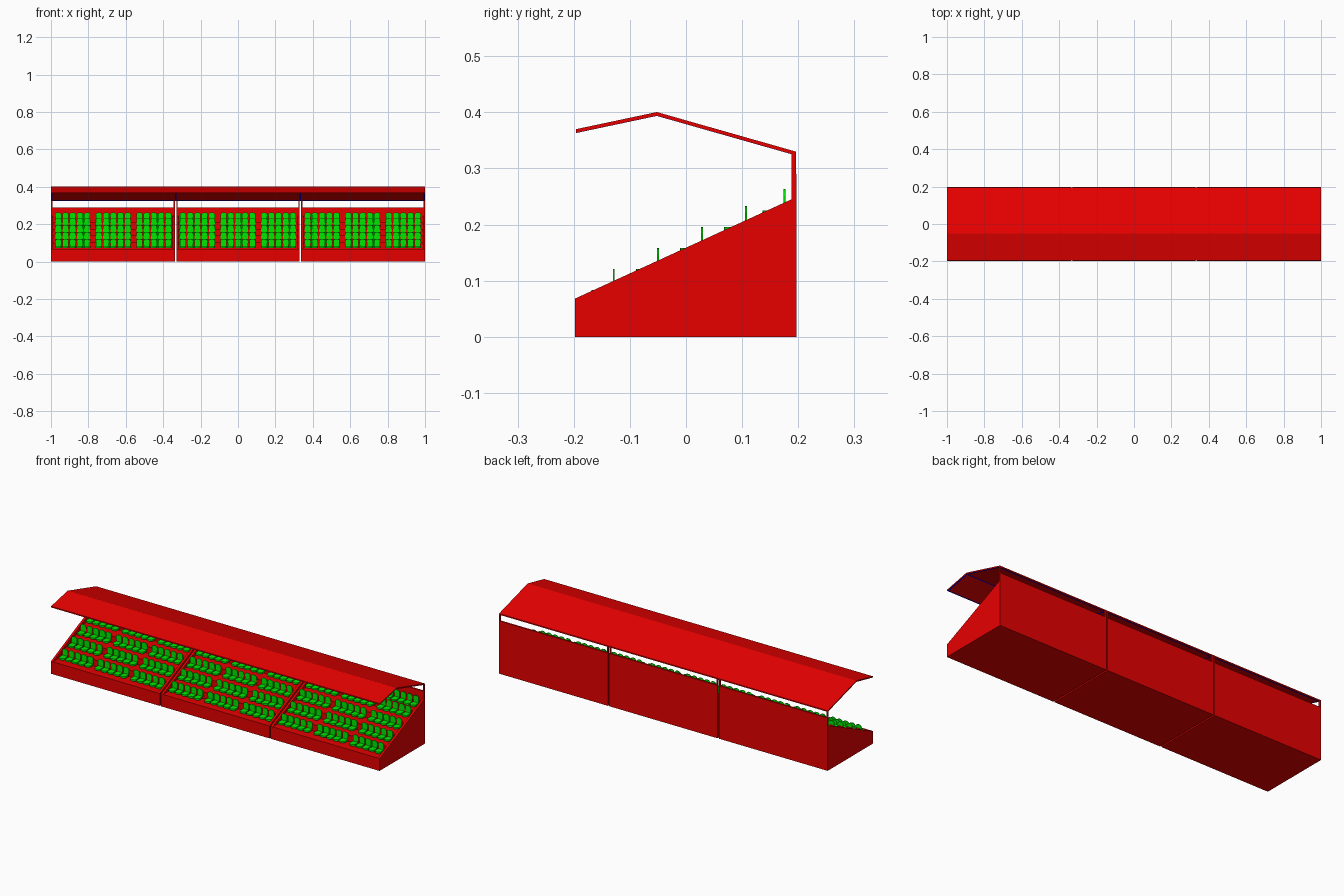
import bpy, bmesh, math

cube = bpy.data.objects.get("Cube")
if cube:
    bpy.data.objects.remove(cube, do_unlink=True)


def material(name, rgb):
    m = bpy.data.materials.new(name)
    m.use_nodes = True
    m.diffuse_color = (*rgb, 1)
    m.node_tree.nodes["Principled BSDF"].inputs["Base Color"].default_value = (*rgb, 1)
    return m


RED = material("red paint", (0.8, 0, 0))
GREEN = material("green plastic", (0, 0.8, 0))
BLUE = material("blue trim", (0, 0, 0.8))


def prism_parts(name, prisms, mat):
    """Join prisms, each given as an outline and the vector it is pushed along."""
    verts, faces = [], []
    for outline, push in prisms:
        n, b = len(outline), len(verts)
        verts += outline
        verts += [tuple(p[i] + push[i] for i in range(3)) for p in outline]
        faces += [tuple(range(b, b + n)), tuple(range(b + 2 * n - 1, b + n - 1, -1))]
        faces += [(b + i, b + n + i, b + n + (i + 1) % n, b + (i + 1) % n) for i in range(n)]
    mesh = bpy.data.meshes.new(name)
    mesh.from_pydata(verts, [], faces)
    mesh.materials.append(mat)
    obj = bpy.data.objects.new(name, mesh)
    bpy.context.collection.objects.link(obj)
    # consistent outward normals
    bm = bmesh.new()
    bm.from_mesh(mesh)
    bmesh.ops.recalc_face_normals(bm, faces=bm.faces)
    bm.to_mesh(mesh)
    bm.free()
    return obj


def side_prism(profile, x0, x1):
    """Extrude a (y, z) profile from x0 to x1."""
    return [(x0, y, z) for y, z in profile], (x1 - x0, 0, 0)


def rect(y0, y1, z0, z1):
    return [(y0, z0), (y1, z0), (y1, z1), (y0, z1)]


def array(obj, count, offset):
    mod = obj.modifiers.new("repeat", "ARRAY")
    mod.count = count
    mod.use_relative_offset = False
    mod.use_constant_offset = True
    mod.constant_offset_displace = offset


FRONT, BACK, INNER = -0.198, 0.197, 0.188
LOW, HIGH, ROWS = 0.068, 0.245, 5
PITCH, GAP, WALL, POST = 2 / 3, 0.008, 0.012, 0.007
run, rise = (INNER - FRONT) / ROWS, (HIGH - LOW) / ROWS

# Stepped terrace profile
steps = [(INNER, 0), (FRONT, 0)]
for r in range(ROWS):
    steps += [(FRONT + r * run, LOW + r * rise), (FRONT + (r + 1) * run, LOW + r * rise)]

slope = [(FRONT, 0), (FRONT, LOW), (INNER, HIGH), (INNER, 0)]

# Three stand sections with side walls, back wall and roof posts
for i, label in enumerate(("right", "middle", "left")):
    x0 = -1 + i * PITCH + (GAP / 2 if i else 0)
    x1 = -1 + (i + 1) * PITCH - (GAP / 2 if i < 2 else 0)
    prism_parts(label + "_terrace", [side_prism(steps, x0 + WALL, x1 - WALL)], RED)
    prism_parts(label + "_side_walls", [side_prism(slope, x0, x0 + WALL),
                                        side_prism(slope, x1 - WALL, x1)], RED)
    prism_parts(label + "_back_wall", [side_prism(rect(INNER, BACK, 0, 0.29), x0, x1)], RED)
    post = rect(INNER, 0.196, 0.29, 0.326)
    prism_parts(label + "_roof_posts", [side_prism(post, x0, x0 + POST),
                                        side_prism(post, x1 - POST, x1)], RED)

# Folded roof
under = [(-0.196, 0.3635), (-0.052, 0.394), (0.196, 0.3235)]
over = [(y, z + 0.0065) for y, z in under]
prism_parts("roof", [side_prism(under + over[::-1], -1, 1)], RED)


# Flush trim below the roof: ribs at the section ends and strips along the length
def flush(a, b):
    return [(y, z + 0.001) for y, z in (a, b)] + [(y, z - 0.0004) for y, z in (b, a)]


def between(a, b, t):
    return tuple(p + (q - p) * t for p, q in zip(a, b))


ribs = []
for x in (-0.996, -PITCH / 2, PITCH / 2, 0.996):
    for a, b in zip(under, under[1:]):
        ribs.append(side_prism(flush(a, b), x - 0.0035, x + 0.0035))
prism_parts("roof_ribs", ribs, BLUE)

front_slope, rear_slope = under[:2], under[1:]
spans = [(front_slope, 0.01, 0.04), (front_slope, 0.97, 1), (rear_slope, 0.93, 0.96)]
prism_parts("roof_strips", [side_prism(flush(between(*s, t), between(*s, u)), -0.99, 0.99)
                            for s, t, u in spans], BLUE)

# Seats: a rounded pan with a deep lip and a rounded backrest, repeated along every row
HALF, LONG, TIP, THICK, LIP = 0.017, 0.038, 0.012, 0.003, 0.009
arc = [math.radians(a) for a in range(0, 181, 30)]
rounded = [(-HALF * 0.9, 0), (HALF * 0.9, 0)]
rounded += [(HALF * math.cos(a), LONG - TIP + TIP * math.sin(a)) for a in arc]

SEAT_PITCH, GROUP_PITCH = 0.0385, 0.217
start = -PITCH - GROUP_PITCH - 2 * SEAT_PITCH
for r in range(ROWS):
    last = r == ROWS - 1
    y = -0.13 + r * 0.0785 - (0.01 if last else 0)
    z = 0.083 + r * 0.0375 - (0.008 if last else 0)
    pan = [(u, -v, 0) for u, v in rounded], (0, 0, -LIP)
    back = [(u, 0, v) for u, v in rounded], (0, THICK, 0)
    seats = prism_parts(f"seat_row_{r + 1}", [pan, back], GREEN)
    seats.location = (start, y, z)
    array(seats, 5, (SEAT_PITCH, 0, 0))
    array(seats, 3, (GROUP_PITCH, 0, 0))
    array(seats, 3, (PITCH, 0, 0))
